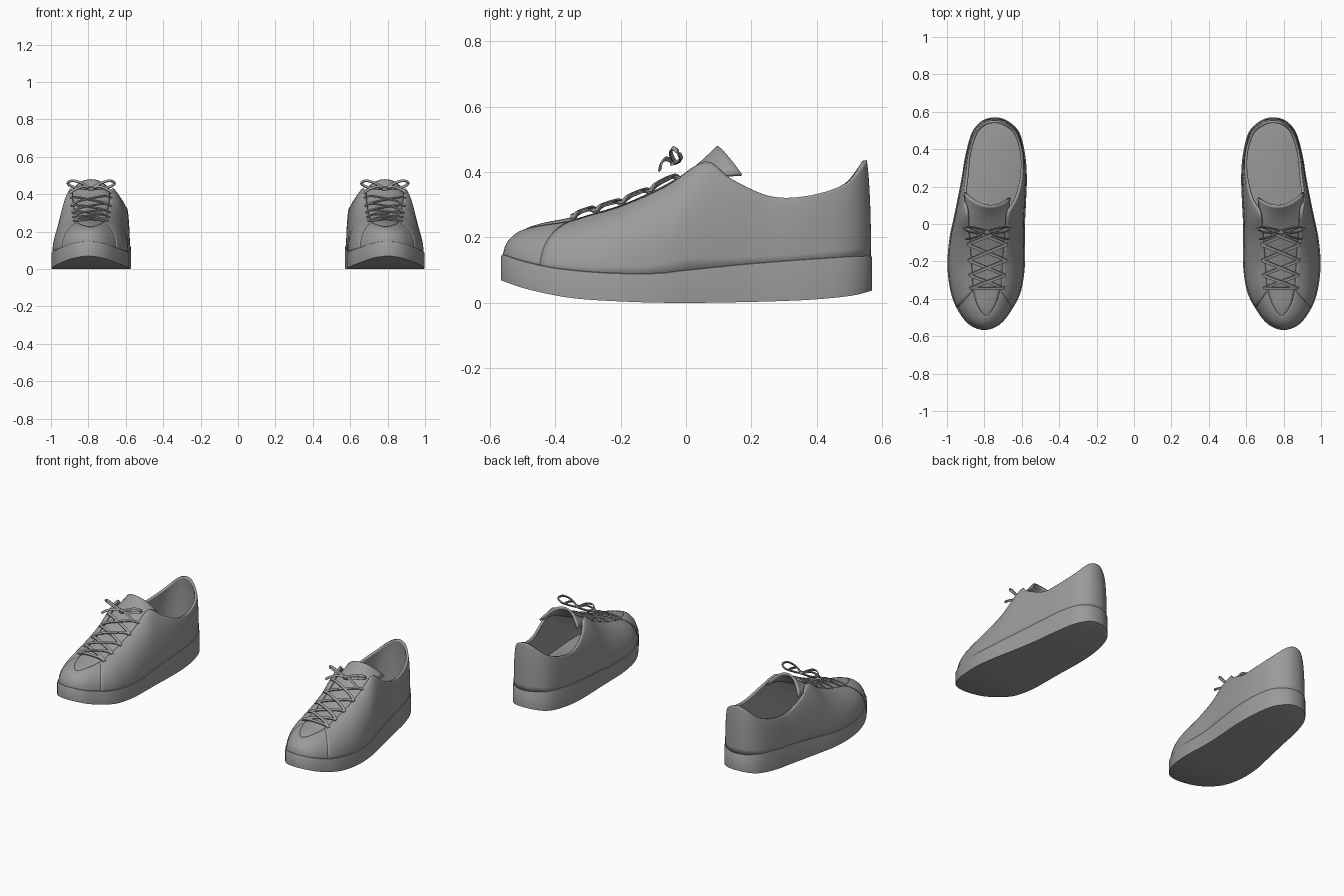
import bpy, math
from mathutils import Vector

if "Cube" in bpy.data.objects:
    bpy.data.objects.remove(bpy.data.objects["Cube"])

grey = bpy.data.materials.new("grey")
grey.diffuse_color = (0.33, 0.33, 0.33, 1)
grey.use_nodes = True
grey.node_tree.nodes["Principled BSDF"].inputs["Base Color"].default_value = grey.diffuse_color

# Right shoe, from toe tip round the outer side, heel and inner side:
# sole outline x, y, then the matching upper edge x, y, z
ROWS = [
    (.800, -.567, .790, -.490, .226), (.885, -.535, .835, -.440, .237),
    (.948, -.450, .860, -.355, .250), (.982, -.355, .864, -.295, .268),
    (.998, -.220, .872, -.195, .298), (.987, -.080, .885, -.060, .358),
    (.967, .020, .895, .060, .432), (.946, .120, .910, .140, .378),
    (.921, .250, .898, .260, .325), (.901, .370, .885, .380, .328),
    (.866, .490, .850, .490, .365), (.812, .552, .800, .540, .418),
    (.743, .570, .745, .553, .436), (.676, .552, .690, .540, .418),
    (.613, .490, .630, .490, .365), (.582, .370, .595, .380, .328),
    (.573, .250, .595, .260, .325), (.577, .120, .625, .140, .378),
    (.582, .020, .672, .060, .432), (.583, -.080, .685, -.060, .358),
    (.583, -.220, .698, -.195, .298), (.603, -.355, .706, -.295, .268),
    (.648, -.450, .715, -.355, .250), (.715, -.535, .745, -.440, .237)]
SUB = 5
N = len(ROWS) * SUB
SEAM = 2 * SUB                      # outline step where toe cap meets quarters

ZTOP = [(-.57, .15), (-.5, .127), (-.4, .106), (-.25, .092), (-.1, .09), (0, .1),
        (.2, .12), (.4, .135), (.57, .146)]
ZBOT = [(-.57, .07), (-.5, .045), (-.4, .022), (-.3, .009), (-.1, 0), (.1, 0),
        (.35, .007), (.5, .02), (.57, .037)]
RIDGE = [(-.44, .237), (-.355, .25), (-.295, .268), (-.195, .298), (-.06, .358), (.06, .432)]


def catmull(a, b, c, d, t):
    return tuple(.5 * (2 * q + (r - p) * t + (2 * p - 5 * q + 4 * r - s) * t * t
                       + (3 * q - p - 3 * r + s) * t ** 3) for p, q, r, s in zip(a, b, c, d))


def spline(pts, n, closed=False):
    m = len(pts)
    get = (lambda i: pts[i % m]) if closed else (lambda i: pts[max(0, min(m - 1, i))])
    out = [catmull(get(i - 1), get(i), get(i + 1), get(i + 2), k / n)
           for i in range(m if closed else m - 1) for k in range(n)]
    return out if closed else out + [tuple(pts[-1])]


def look(table, y):
    pts = LOOK[id(table)]
    y = max(pts[0][0], min(pts[-1][0], y))
    for (a, p), (b, q) in zip(pts, pts[1:]):
        if y <= b:
            return p + (q - p) * (y - a) / max(b - a, 1e-6)
    return pts[-1][1]


LOOK = {id(t): spline(t, 6) for t in (ZTOP, ZBOT, RIDGE)}
LOOP = spline(ROWS, SUB, True)


def make(name, verts, faces, thick=0):
    me = bpy.data.meshes.new(name)
    me.from_pydata(verts, [], faces)
    me.materials.append(grey)
    ob = bpy.data.objects.new(name, me)
    bpy.context.collection.objects.link(ob)
    bpy.context.view_layer.objects.active = ob
    ob.select_set(True)
    bpy.ops.object.shade_smooth_by_angle(angle=math.radians(40))
    ob.select_set(False)
    if thick:
        s = ob.modifiers.new("thickness", 'SOLIDIFY')
        s.thickness, s.offset = thick, -1
    ob.modifiers.new("pair", 'MIRROR').use_mirror_merge = False
    return ob


def grid(cols, rows, wrap=False):
    """Quads for a point grid stored column by column."""
    return [(i * rows + k, (i + 1) % cols * rows + k, (i + 1) % cols * rows + k + 1, i * rows + k + 1)
            for i in range(cols if wrap else cols - 1) for k in range(rows - 1)]


# Sole: wall with a small lip, closed below and above across the width
verts = []
for bx, by, *_ in LOOP:
    zt = look(ZTOP, by)
    for s, z in ((1, look(ZBOT, by)), (1, zt - .008), (.992, zt - .002), (.97, zt)):
        verts.append((.785 + (bx - .785) * s, by * s, z))
faces = grid(N, 4, True)
for j in range(N // 2):
    a, b, c, d = j, j + 1, (N - j - 1) % N, (N - j) % N
    quad = list(dict.fromkeys((a, b, c, d)))
    faces.append([q * 4 + 3 for q in quad])
    faces.append([q * 4 for q in reversed(quad)])
make("sole", verts, faces)

# Upper walls: a curve from the sole up to the edge at each outline step
STEPS = 12


def wall(j, grow=1.0):
    bx, by, tx, ty, tz = LOOP[j % N]
    base = Vector((.785 + (bx - .785) * .97 * grow, by * .988 * grow, look(ZTOP, by) - .01))
    top = Vector((tx, ty, tz))
    h = top.z - base.z
    p1 = base + Vector((0, 0, h * .55))
    p2 = top + (base - top) * .5
    p2.z = top.z - h * .12
    return [base * (1 - t) ** 3 + p1 * 3 * t * (1 - t) ** 2 + p2 * 3 * t * t * (1 - t) + top * t ** 3
            for t in (k / STEPS for k in range(STEPS + 1))]


span = range(SEAM, N - SEAM + 1)
make("quarters", [p for j in span for p in wall(j, 1.006)], grid(len(span), STEPS + 1), .014)

# Toe cap: front walls plus a crowned top panel
span = range(-SEAM - 1, SEAM + 2)
verts = [p for j in span for p in wall(j)]
faces = grid(len(span), STEPS + 1)
off, ACROSS = len(verts), 9
for j in range(SEAM + 2):
    a, b = Vector(LOOP[-j][2:]), Vector(LOOP[j][2:])
    for k in range(ACROSS):
        u = k / (ACROSS - 1)
        p = a.lerp(b, u)
        p.z += (b - a).length * .28 * u * (1 - u)
        verts.append(p)
faces += [tuple(off + q for q in reversed(f)) for f in grid(SEAM + 2, ACROSS)]
make("toe_cap", verts, faces, .006)

# Tongue: y, z, half width, drop and sweep of its sides
TONGUE = [(-.40, .238, .085, .01, 0), (-.30, .268, .085, .012, 0), (-.18, .306, .09, .015, 0),
          (-.05, .368, .10, .02, 0), (.03, .42, .115, .035, .015), (.095, .48, .125, .085, .06)]
verts = []
rows = spline(TONGUE, 4)
for y, z, w, drop, sweep in rows:
    for k in range(13):
        u = k / 6 - 1
        skew = sweep * (u * u + .25 * u)
        verts.append((.785 + w * u, y + skew, z - drop * abs(u) ** 2.2))
make("tongue", verts, [tuple(reversed(f)) for f in grid(len(rows), 13)], .012)


# Laces: flat bands with a rectangular section following a path
def band(pts, width=.016, thick=.006, up=Vector((0, -.35, 1))):
    pts = [Vector(p) for p in pts]
    verts = []
    for i, p in enumerate(pts):
        d = pts[min(i + 1, len(pts) - 1)] - pts[max(i - 1, 0)]
        side = d.cross(up).normalized() * width / 2
        n = side.cross(d).normalized() * thick / 2
        verts += [p - side - n, p + side - n, p + side + n, p - side + n]
    faces = [(i * 4 + k, i * 4 + (k + 1) % 4, i * 4 + 4 + (k + 1) % 4, i * 4 + 4 + k)
             for i in range(len(pts) - 1) for k in range(4)]
    e = len(verts)
    return verts, faces + [(3, 2, 1, 0), (e - 4, e - 3, e - 2, e - 1)]


def join(parts):
    verts, faces = [], []
    for v, f in parts:
        faces += [tuple(len(verts) + q for q in g) for g in f]
        verts += v
    return verts, faces


def crossing(y0, y1, side, lift):
    pts = []
    for k in range(11):
        u = k / 5 - 1
        y = y0 + (y1 - y0) * k / 10
        w = .092 + .02 * (y + .35) / .35
        pts.append((.785 + side * w * u, y, look(RIDGE, y) + .004 + lift * (1 - u ** 4)))
    return band(pts)


EYES = [-.345, -.275, -.195, -.11, -.025]
parts = [crossing(EYES[0], EYES[0], 1, .014)]
for a, b in zip(EYES, EYES[1:]):
    parts += [crossing(a, b, 1, .012), crossing(a, b, -1, .02)]
make("laces", *join(parts))

# Bow: two loops, two loose ends and a knot
KNOT = Vector((.785, -.035, .428))
parts = []
for s in (-1, 1):
    loop = [(0, 0, 0), (.05, -.012, .03), (.10, -.004, .044), (.125, .012, .03),
            (.10, .02, .012), (.05, .012, .004), (0, 0, 0)]
    tail = [(0, 0, 0), (.04, -.025, .012), (.08, -.04, 0), (.115, -.045, -.022)]
    for path in (loop, tail):
        pts = [KNOT + Vector((s * x, y, z)) for x, y, z in spline(path, 5)]
        parts.append(band(pts, .013, .006, Vector((0, -1, .6))))
parts.append(band([KNOT + Vector((x, -.004, .002)) for x in (-.014, 0, .014)], .022, .018))
make("bow", *join(parts))
